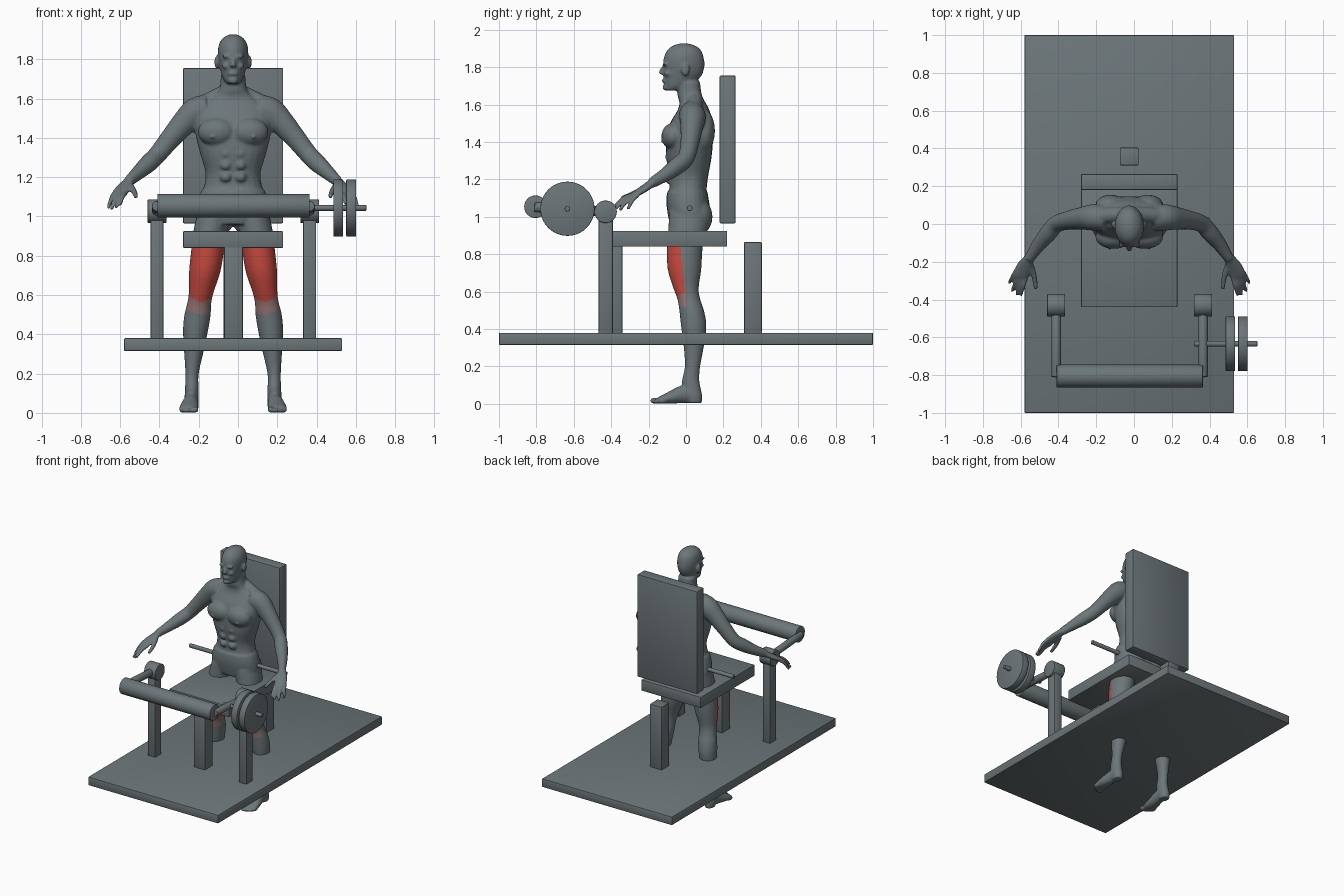
import bpy, bmesh, math
from mathutils import Vector, Matrix

if "Cube" in bpy.data.objects:
    bpy.data.objects.remove(bpy.data.objects["Cube"])


def material(name, colour):
    mat = bpy.data.materials.new(name)
    mat.use_nodes = True
    mat.diffuse_color = (*colour, 1)
    mat.node_tree.nodes["Principled BSDF"].inputs["Base Color"].default_value = (*colour, 1)
    return mat


GREY = material("slate_grey", (0.15, 0.18, 0.19))
RED = material("muscle_red", (0.55, 0.065, 0.048))
PALE = material("tendon_pink", (0.29, 0.17, 0.16))
Z_AXIS = Vector((0, 0, 1))


def finish(name, bm, materials=(GREY,), angle=30):
    mesh = bpy.data.meshes.new(name)
    bm.to_mesh(mesh)
    bm.free()
    for mat in materials:
        mesh.materials.append(mat)
    for poly in mesh.polygons:
        poly.use_smooth = True
    mesh.set_sharp_from_angle(angle=math.radians(angle))
    obj = bpy.data.objects.new(name, mesh)
    bpy.context.collection.objects.link(obj)
    return obj


# ---- machine helpers ----
def box(name, xs, ys, zs):
    bm = bmesh.new()
    bmesh.ops.create_cube(bm, size=1)
    spans = (xs, ys, zs)
    for v in bm.verts:
        v.co = [sum(s) / 2 + c * (s[1] - s[0]) for s, c in zip(spans, v.co)]
    bmesh.ops.bevel(bm, geom=bm.edges[:], offset=0.006, segments=2, profile=0.5, affect='EDGES')
    return finish(name, bm)


def rod(name, start, end, radius):
    a, b = Vector(start), Vector(end)
    bm = bmesh.new()
    turn = (b - a).to_track_quat('Z', 'Y').to_matrix().to_4x4()
    bmesh.ops.create_cone(bm, cap_ends=True, segments=40, radius1=radius, radius2=radius,
                          depth=(b - a).length, matrix=Matrix.Translation((a + b) / 2) @ turn)
    rims = [e for e in bm.edges if any(len(f.verts) > 4 for f in e.link_faces)]
    bmesh.ops.bevel(bm, geom=rims, offset=0.004, segments=2, profile=0.5, affect='EDGES')
    return finish(name, bm)


# ---- machine frame ----
box("base_plate", (-0.58, 0.53), (-1, 1), (0.315, 0.38))
box("seat", (-0.28, 0.23), (-0.44, 0.22), (0.84, 0.925))
box("backrest", (-0.28, 0.23), (0.18, 0.265), (0.965, 1.755))
box("front_post", (-0.07, 0.025), (-0.44, -0.34), (0.375, 0.845))
box("rear_post", (-0.075, 0.025), (0.31, 0.405), (0.375, 0.865))

# ---- swing arms with roller pad ----
for side, x in (("right", -0.412), ("left", 0.365)):
    box(side + "_side_post", (x - 0.033, x + 0.033), (-0.467, -0.39), (0.375, 1.0))
    rod(side + "_pivot_hub", (x - 0.048, -0.43, 1.027), (x + 0.048, -0.43, 1.027), 0.06)
    rod(side + "_swing_arm", (x, -0.43, 1.027), (x, -0.81, 1.052), 0.026)
rod("roller_pad", (-0.41, -0.805, 1.054), (0.365, -0.805, 1.054), 0.06)

# ---- weights and grip ----
rod("weight_bar", (0.32, -0.634, 1.043), (0.653, -0.634, 1.043), 0.015)
for name, x in (("inner", 0.485), ("outer", 0.551)):
    rod(name + "_weight_plate", (x, -0.634, 1.043), (x + 0.05, -0.634, 1.043), 0.145)
rod("grip_bar", (-0.425, 0.02, 1.046), (0.4, 0.02, 1.046), 0.015)

# ---- figure helpers: everything goes in one mesh, then is fused ----
body = bmesh.new()


def spline(rows, steps=4):
    rows = [Vector(r) for r in rows]
    out = []
    for i in range(len(rows) - 1):
        a, b = rows[max(i - 1, 0)], rows[i]
        c, d = rows[i + 1], rows[min(i + 2, len(rows) - 1)]
        for k in range(steps):
            t = k / steps
            out.append(b + (c - a) * t / 2 + (a - b * 2.5 + c * 2 - d / 2) * t * t
                       + (b * 1.5 - a / 2 - c * 1.5 + d / 2) * t ** 3)
    return out + [rows[-1]]


def loft(rows, sign=1, upright=False, power=1, sides=24):
    """Skin over ellipses given as x, y, z, half width, half depth."""
    rows = spline(rows)
    centres = [Vector(r[:3]) for r in rows]
    rings = []
    for i, (row, centre) in enumerate(zip(rows, centres)):
        across, up = Vector((1, 0, 0)), Vector((0, 1, 0))
        if not upright:
            along = centres[min(i + 1, len(rows) - 1)] - centres[max(i - 1, 0)]
            across = along.cross(Z_AXIS).normalized()
            up = across.cross(along).normalized()
        ring = []
        for k in range(sides):
            ang = math.tau * k / sides
            c, s = math.cos(ang), math.sin(ang)
            p = centre + across * row[3] * math.copysign(abs(c) ** power, c)
            p += up * row[4] * math.copysign(abs(s) ** power, s)
            ring.append(body.verts.new((p.x * sign, p.y, p.z)))
        rings.append(ring)
    for a, b in zip(rings, rings[1:]):
        for k in range(sides):
            n = (k + 1) % sides
            body.faces.new((a[k], a[n], b[n], b[k]))
    body.faces.new(rings[0])
    body.faces.new(rings[-1])


def ball(centre, radii, sign=1):
    x, y, z = centre
    bmesh.ops.create_uvsphere(body, u_segments=20, v_segments=12, radius=1,
                              matrix=Matrix.Translation((x * sign, y, z)) @ Matrix.Diagonal((*radii, 1)))


def tube(points, start, end, sign):
    n = len(points) - 1
    loft([(*p, *[start + (end - start) * i / n] * 2) for i, p in enumerate(points)], sign, sides=12)


# torso and neck
loft([(0, .015, .96, .15, .1), (0, .02, 1.0, .185, .115), (0, .01, 1.07, .18, .115),
      (0, .007, 1.13, .163, .108), (0, .01, 1.145, .15, .1), (0, .015, 1.22, .14, .104),
      (0, .015, 1.32, .168, .122), (0, .02, 1.42, .192, .125), (0, .03, 1.5, .2, .115),
      (0, .04, 1.57, .165, .085), (0, .035, 1.61, .105, .07), (0, .02, 1.65, .07, .065),
      (0, .015, 1.72, .062, .06)], upright=True, power=.88)

# head and face
loft([(0, -.075, 1.675, .03, .035), (0, -.045, 1.7, .05, .07), (0, -.02, 1.75, .066, .1),
      (0, -.012, 1.8, .075, .11), (0, -.012, 1.85, .077, .107), (0, -.01, 1.89, .066, .09),
      (0, -.01, 1.915, .043, .06), (0, -.01, 1.927, .015, .02)], upright=True)
tube([(0, -.116, 1.805), (0, -.127, 1.785), (0, -.133, 1.762)], .009, .016, 1)
ball((0, -.116, 1.727), (.026, .013, .012))
ball((0, -.105, 1.692), (.026, .022, .019))

for sign in (-1, 1):
    ball((.083, -.003, 1.785), (.012, .022, .034), sign)
    ball((.03, -.112, 1.815), (.028, .014, .009), sign)
    ball((.035, -.1, 1.765), (.022, .018, .014), sign)
    # chest, stomach, shoulder and seat muscles
    ball((.082, -.068, 1.43), (.098, .064, .072), sign)
    ball((.105, -.122, 1.405), (.011, .014, .011), sign)
    for z in (1.2, 1.26, 1.32):
        ball((.037, -.07, z), (.034, .042, .03), sign)
    ball((.1, .1, 1.46), (.08, .055, .11), sign)
    ball((.08, .062, 1.0), (.09, .08, .1), sign)
    tube([(.03, .05, 1.637), (.1, .047, 1.6), (.17, .04, 1.565)], .04, .045, sign)
    # arm
    loft([(.13, .03, 1.54, .07, .08), (.19, .035, 1.53, .07, .075), (.25, .03, 1.475, .06, .064),
          (.32, .02, 1.395, .05, .053), (.385, 0, 1.315, .045, .047), (.43, -.05, 1.27, .046, .046),
          (.48, -.11, 1.225, .037, .037), (.53, -.185, 1.18, .026, .028)], sign)
    # palm, fingers and thumb
    loft([(.525, -.175, 1.185, .027, .022), (.555, -.225, 1.15, .04, .019),
          (.575, -.27, 1.122, .043, .016), (.58, -.285, 1.113, .034, .011)], sign)
    for base, tip in (((.548, -.285), (.575, -.378, 1.06)), ((.567, -.282), (.595, -.375, 1.045)),
                      ((.587, -.272), (.62, -.355, 1.035)), ((.605, -.255), (.636, -.312, 1.04))):
        root, end = Vector((*base, 1.118)), Vector(tip)
        middle = (root + end) / 2 + Vector((0, 0, .012))
        tube([root, middle, end], .013, .01, sign)
    tube([(.525, -.215, 1.155), (.503, -.28, 1.125), (.495, -.345, 1.1)], .019, .011, sign)
    # leg
    loft([(.09, .02, 1.03, .09, .11), (.115, .01, .93, .086, .105), (.128, -.006, .84, .084, .096),
          (.144, -.008, .72, .08, .09), (.161, 0, .62, .064, .068), (.172, .015, .56, .061, .061),
          (.181, .03, .5, .067, .066), (.191, .041, .42, .064, .068), (.199, .042, .32, .051, .056),
          (.209, .035, .2, .034, .041), (.21, .025, .12, .035, .047), (.212, .04, .05, .037, .046),
          (.212, .045, .004, .033, .04)], sign, upright=True)
    # foot and toes
    loft([(.21, .04, .05, .036, .045), (.215, -.02, .05, .039, .047), (.222, -.08, .034, .047, .034),
          (.226, -.13, .022, .049, .022), (.228, -.15, .018, .046, .015)], sign)
    for i in range(5):
        size = .017 if i == 0 else .012
        ball((.19 + i * .018, -.168 + i * i * .0025, size), (size * .8, .025, size), sign)

# ---- fuse and smooth the figure ----
bmesh.ops.recalc_face_normals(body, faces=body.faces[:])
source = finish("figure_source", body)
remesh = source.modifiers.new("fuse", 'REMESH')
remesh.mode = 'VOXEL'
remesh.voxel_size = 0.0075
soften = source.modifiers.new("soften", 'SMOOTH')
soften.factor = 0.5
soften.iterations = 4
bpy.context.view_layer.update()
fused = source.evaluated_get(bpy.context.evaluated_depsgraph_get()).to_mesh()
skin = bmesh.new()
skin.from_mesh(fused)
bpy.data.objects.remove(source)

# flat soles, front thigh muscle in red, its tendon in pink
for v in skin.verts:
    v.co.z = max(v.co.z, 0)
for face in skin.faces:
    p = face.calc_center_median()
    edge = (0.84 - p.z) * 0.1 - 0.03
    middle = abs(abs(p.x) - 0.16)
    face.material_index = 0
    if 0.5 + middle * 0.3 < p.z < 0.9 and p.y < edge:
        face.material_index = 1 if p.z > 0.56 + middle * 0.5 else 2
figure = finish("standing_figure", skin, (GREY, RED, PALE), 180)
figure.location.x = -0.025
